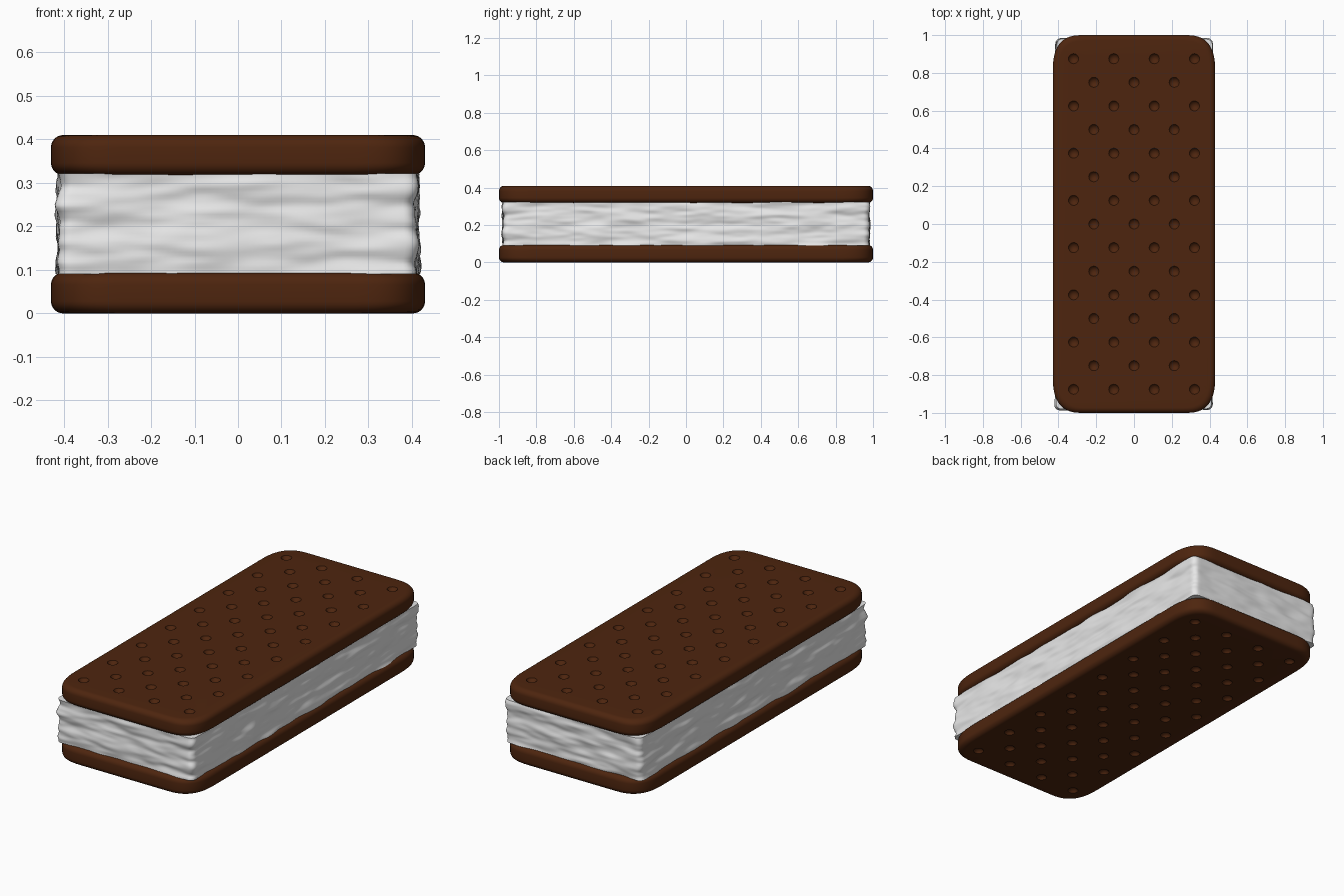
import bpy, bmesh, math
from mathutils import Vector, noise

if "Cube" in bpy.data.objects:
    bpy.data.objects.remove(bpy.data.objects["Cube"])


def material(name, rgb):
    m = bpy.data.materials.new(name)
    m.diffuse_color = (*rgb, 1)
    m.use_nodes = True
    m.node_tree.nodes["Principled BSDF"].inputs["Base Color"].default_value = m.diffuse_color
    return m


CHOC = material("chocolate wafer", (0.076, 0.0185, 0.0045))
CREAM = material("vanilla cream", (0.8, 0.8, 0.8))


def outline(hx, hy, rx, ry, p, n, step):
    """Rounded rectangle with superelliptic corners and evenly split sides."""
    corner = []
    for i in range(n + 1):
        a = math.pi / 2 * i / n
        corner.append((hx - rx + rx * math.cos(a) ** (2 / p),
                       hy - ry + ry * max(math.sin(a), 0) ** (2 / p)))
    corner[-1] = (hx - rx, hy)
    pts = corner + [(-x, y) for x, y in corner[::-1]]
    pts += [(-x, -y) for x, y in corner] + [(x, -y) for x, y in corner[::-1]]
    out = []
    for i, a in enumerate(pts):
        a, b = Vector(a), Vector(pts[(i + 1) % len(pts)])
        k = max(1, round((b - a).length / step))
        out += [a.lerp(b, j / k) for j in range(k)]
    return out


def loft(name, rings, mat):
    """Skin a stack of equal-length rings and cap both ends."""
    bm = bmesh.new()
    loops = [[bm.verts.new(c) for c in r] for r in rings]
    n = len(loops[0])
    for lo, hi in zip(loops, loops[1:]):
        for i in range(n):
            j = (i + 1) % n
            bm.faces.new((lo[i], lo[j], hi[j], hi[i]))
    bm.faces.new(loops[0][::-1])
    bm.faces.new(loops[-1])
    me = bpy.data.meshes.new(name)
    bm.to_mesh(me)
    bm.free()
    me.materials.append(mat)
    ob = bpy.data.objects.new(name, me)
    bpy.context.collection.objects.link(ob)
    return ob


def smooth(ob, angle):
    bpy.ops.object.select_all(action='DESELECT')
    ob.select_set(True)
    bpy.context.view_layer.objects.active = ob
    bpy.ops.object.shade_smooth_by_angle(angle=math.radians(angle))


def dimple_cutter(name, z):
    """Staggered rows of balls: four, three, four, ..."""
    bm = bmesh.new()
    for row in range(15):
        xs = (-0.32, -0.107, 0.107, 0.32) if row % 2 == 0 else (-0.213, 0, 0.213)
        for x in xs:
            ret = bmesh.ops.create_uvsphere(bm, u_segments=20, v_segments=12, radius=0.03)
            bmesh.ops.translate(bm, verts=ret["verts"],
                                vec=(x, 0.875 - 0.125 * row, z))
    me = bpy.data.meshes.new(name)
    bm.to_mesh(me)
    bm.free()
    me.materials.append(CHOC)
    ob = bpy.data.objects.new(name, me)
    bpy.context.collection.objects.link(ob)
    ob.hide_render = True
    return ob


def wafer(name, z0, z1, dimple_z):
    r = 0.028
    # rounded edge profile as (inset, height)
    prof = [(r * (1 - math.sin(a)), z0 + r * (1 - math.cos(a)))
            for a in (math.pi / 2 * i / 6 for i in range(7))]
    prof += [(d, z0 + z1 - z) for d, z in prof[::-1]]
    base = outline(0.43, 1.0, 0.16, 0.2, 2.7, 14, 10)
    rings = [[(p.x * (1 - d / 0.43), p.y * (1 - d), z) for p in base] for d, z in prof]
    ob = loft(name, rings, CHOC)
    cutter = dimple_cutter(name + "_dimple_cutter", dimple_z)
    mod = ob.modifiers.new("dimples", 'BOOLEAN')
    mod.object = cutter
    mod.operation = 'DIFFERENCE'
    mod.solver = 'EXACT'
    bpy.context.view_layer.objects.active = ob
    ob.select_set(True)
    bpy.ops.object.modifier_apply(modifier=mod.name)
    bpy.data.objects.remove(cutter)
    smooth(ob, 35)


# wafers, dimpled on their outer faces
wafer("bottom_wafer", 0.0, 0.094, -0.013)
wafer("top_wafer", 0.318, 0.41, 0.423)

# cream slab with streaky, rippled sides
base = outline(0.412, 0.98, 0.03, 0.03, 2, 5, 0.014)
rings = []
ROWS = 32
for k in range(ROWS + 1):
    z = 0.09 + 0.232 * k / ROWS
    ring = []
    for p in base:
        v = Vector((p.x * 5, p.y * 5, z * 22))
        d = 0.010 * noise.noise(v) + 0.004 * noise.noise(v * 2.1)
        ring.append((p.x + d * max(-1, min(1, p.x / 0.4)) ** 15,
                     p.y + d * max(-1, min(1, p.y / 0.96)) ** 15, z))
    rings.append(ring)
smooth(loft("cream_filling", rings, CREAM), 50)
